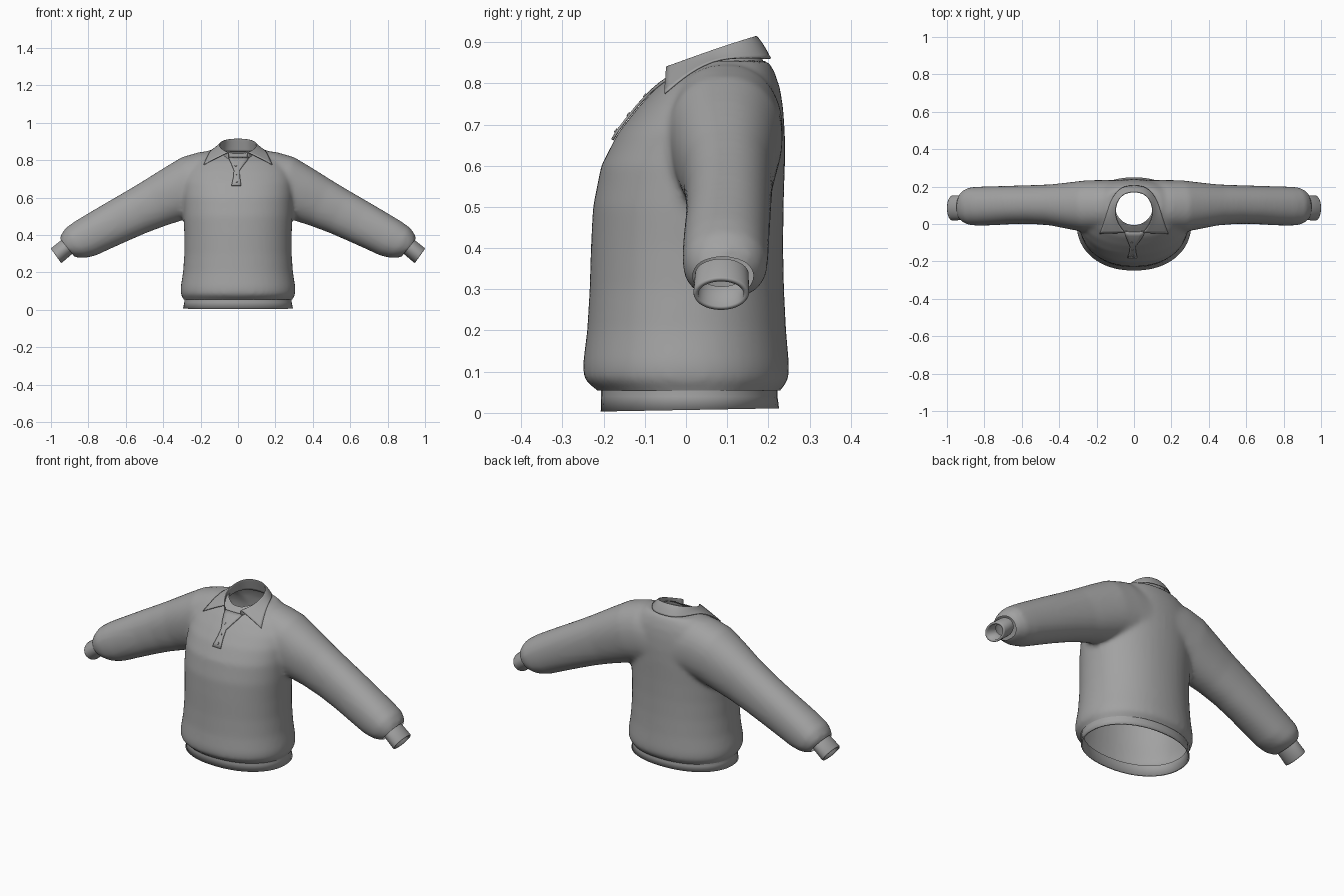
import bpy, bmesh, math
from mathutils import Vector
from mathutils.bvhtree import BVHTree

if "Cube" in bpy.data.objects:
    bpy.data.objects.remove(bpy.data.objects["Cube"])

wool = bpy.data.materials.new("grey_wool")
wool.diffuse_color = (0.36, 0.36, 0.36, 1)
wool.use_nodes = True
wool.node_tree.nodes["Principled BSDF"].inputs["Base Color"].default_value = wool.diffuse_color
SEG = 48


def ring(top, bottom, y0, y1, power=2.0):
    """Closed cross-section: top and bottom are (x, z) ends, y0..y1 its depth."""
    cx, cz = (top[0] + bottom[0]) / 2, (top[1] + bottom[1]) / 2
    hx, hz = (top[0] - bottom[0]) / 2, (top[1] - bottom[1]) / 2
    pts = []
    for i in range(SEG):
        a = 2 * math.pi * i / SEG
        c = math.copysign(abs(math.cos(a)) ** (2 / power), math.cos(a))
        s = math.copysign(abs(math.sin(a)) ** (2 / power), math.sin(a))
        pts.append(Vector((cx + hx * c, (y0 + y1) / 2 + (y1 - y0) / 2 * s, cz + hz * c)))
    return pts


def level(z, w, y0, y1, tilt=0.0):
    """Horizontal cross-section of half width w, optionally rising to the back."""
    pts = ring((w, z), (-w, z), y0, y1, 2.15)
    for p in pts:
        p.z += tilt * p.y
    return pts


def loft(bm, rings, caps=False):
    vs = [[bm.verts.new(p) for p in r] for r in rings]
    for a, b in zip(vs, vs[1:]):
        for i in range(SEG):
            j = (i + 1) % SEG
            bm.faces.new((a[i], a[j], b[j], b[i]))
    if caps:
        bm.faces.new(vs[0])
        bm.faces.new(vs[-1])


def finish(name, bm, smooth=True):
    bmesh.ops.recalc_face_normals(bm, faces=bm.faces[:])
    me = bpy.data.meshes.new(name)
    bm.to_mesh(me)
    me.materials.append(wool)
    ob = bpy.data.objects.new(name, me)
    bpy.context.collection.objects.link(ob)
    if smooth:
        for p in me.polygons:
            p.use_smooth = True
    return ob


def flip(pts, side):
    return [Vector((p.x * side, p.y, p.z)) for p in pts]


# Torso and sleeves, fused into one soft surface
torso = [(.02, .283, -.2, .218), (.05, .286, -.205, .222), (.066, .298, -.232, .24),
         (.085, .307, -.249, .25), (.12, .307, -.25, .25), (.2, .294, -.24, .243),
         (.3, .287, -.234, .238), (.4, .287, -.231, .236), (.5, .292, -.226, .237),
         (.6, .295, -.206, .24), (.68, .295, -.165, .24), (.74, .285, -.118, .236),
         (.79, .25, -.072, .228), (.83, .2, -.015, .214), (.855, .15, .02, .2)]
sleeve = [((.10, .85), (.05, .5), -.04, .235), ((.2, .845), (.12, .52), -.045, .235),
          ((.3, .816), (.2, .51), -.045, .234), ((.4, .756), (.285, .482), -.028, .223),
          ((.5, .693), (.38, .452), -.008, .212), ((.6, .633), (.48, .415), .0, .208),
          ((.7, .575), (.58, .372), 0, .205), ((.8, .516), (.68, .327), -.006, .202),
          ((.87, .474), (.76, .29), -.009, .2), ((.922, .437), (.82, .276), -.007, .197),
          ((.95, .395), (.872, .28), .01, .178), ((.946, .372), (.888, .298), .024, .15),
          ((1.0, .33), (.942, .256), .024, .15)]
bm = bmesh.new()
loft(bm, [level(*t) for t in torso], True)
for side in (-1, 1):
    loft(bm, [flip(ring(*s, 2.2), side) for s in sleeve], True)
body = finish("body_source", bm)
rm = body.modifiers.new("fuse", 'REMESH')
rm.mode = 'VOXEL'
rm.voxel_size = 0.012
sm = body.modifiers.new("soften", 'SMOOTH')
sm.factor, sm.iterations = 0.5, 8
deps = bpy.context.evaluated_depsgraph_get()
bm = bmesh.new()
bm.from_mesh(bpy.data.meshes.new_from_object(body.evaluated_get(deps)))
bpy.data.objects.remove(body)

# Open the waist and wrists
cuts = [((0, 0, .054), (0, 0, -1)), ((.915, 0, .335), (.78, 0, -.62)), ((-.915, 0, .335), (-.78, 0, -.62))]
for co, no in cuts:
    bmesh.ops.bisect_plane(bm, geom=bm.verts[:] + bm.edges[:] + bm.faces[:],
                           plane_co=co, plane_no=no, clear_outer=True)
tree = BVHTree.FromBMesh(bm)


# Open the neck, and round its rim
def neck_radius(p):
    return math.hypot(p.x / .1, (p.y - .092) / .098)


bmesh.ops.delete(bm, geom=[f for f in bm.faces if f.calc_center_median().z > .74
                           and neck_radius(f.calc_center_median()) < 1], context='FACES')
for v in bm.verts:
    if v.is_boundary and v.co.z > .74:
        r = neck_radius(v.co)
        v.co.x /= r
        v.co.y = .092 + (v.co.y - .092) / r
finish("sweater_body", bm)

# Waistband: outer wall, lower lip and inner wall
bm = bmesh.new()
loft(bm, [level(.062, .287, -.206, .222), level(.04, .287, -.206, .222),
          level(.007, .294, -.207, .226, .018), level(.007, .286, -.199, .218, .018),
          level(.06, .278, -.197, .213)])
band = finish("waistband", bm)

# Cuffs
for side, label in ((-1, "left"), (1, "right")):
    bm = bmesh.new()
    rings = [((.943, .374), (.885, .3), .022, .152), ((.997, .331), (.941, .252), .018, .153),
             ((1.0, .326), (.946, .25), .02, .15), ((.993, .319), (.951, .259), .03, .14),
             ((.938, .364), (.893, .307), .033, .14)]
    loft(bm, [flip(ring(*r), side) for r in rings])
    finish(label + "_cuff", bm)


# Collar: stand, fold and fall, from back centre to front point, then mirrored
def above_body(p, gap):
    hit = tree.ray_cast(Vector((p.x, p.y, 2)), Vector((0, 0, -1)))[0]
    return Vector((p.x, p.y, max(p.z, hit.z + gap) if hit else p.z))


stand = [(0, .19, .845), (.065, .182, .845), (.1, .125, .845), (.104, .05, .835), (.088, 0, .82), (.05, -.045, .80)]
fold = [(0, .172, .917), (.06, .162, .914), (.096, .11, .897), (.101, .05, .876), (.085, 0, .858), (.05, -.047, .842)]
fall = [(0, .207, .86), (.07, .2, .86), (.118, .14, .862), (.14, .075, .842), (.16, .01, .808), (.183, -.052, .768)]
columns = []
for s, f, e in zip(stand, fold, fall):
    s, f, e = Vector(s), Vector(f), Vector(e)
    mid = above_body(f.lerp(e, .5) + Vector((0, 0, .006)), .012)
    columns.append([s, s.lerp(f, .7), f, f.lerp(mid, .2), mid, above_body(e, .007)])
columns = [flip(c, -1) for c in columns[:0:-1]] + columns
bm = bmesh.new()
grid = [[bm.verts.new(p) for p in c] for c in columns]
for a, b in zip(grid, grid[1:]):
    for i in range(len(a) - 1):
        bm.faces.new((a[i], b[i], b[i + 1], a[i + 1]))
collar = finish("collar", bm)
sub = collar.modifiers.new("round", 'SUBSURF')
sub.levels = sub.render_levels = 2
sub.boundary_smooth = 'PRESERVE_CORNERS'
thick = collar.modifiers.new("cloth", 'SOLIDIFY')
thick.thickness, thick.offset = .004, 0


# Placket laid on the chest
def on_chest(x, z, gap):
    hit = tree.ray_cast(Vector((x, -2, z)), Vector((0, 1, 0)))[0]
    return Vector((x, (hit.y if hit else -.03) - gap, z))


rows = [(.663, -.035, .016), (.685, -.03, .014), (.71, -.024, .01), (.745, -.022, .008),
        (.78, -.036, .034), (.80, -.045, .05), (.815, -.05, .058)]
bm = bmesh.new()
strip = [[bm.verts.new(on_chest(a + (b - a) * k / 4, z, .006)) for k in range(5)] for z, a, b in rows]
for a, b in zip(strip, strip[1:]):
    for i in range(4):
        bm.faces.new((a[i], a[i + 1], b[i + 1], b[i]))
placket = finish("placket", bm)
thick = placket.modifiers.new("cloth", 'SOLIDIFY')
thick.thickness, thick.offset = .006, 0

# Buttons
for n, (x, z) in enumerate(((-.006, .685), (-.008, .725), (-.012, .77))):
    bm = bmesh.new()
    bmesh.ops.create_cone(bm, cap_ends=True, segments=12, radius1=.006, radius2=.005, depth=.005)
    b = finish("button_%d" % (n + 1), bm, False)
    b.location = on_chest(x, z, .01)
    b.rotation_euler = (math.radians(50), 0, 0)
